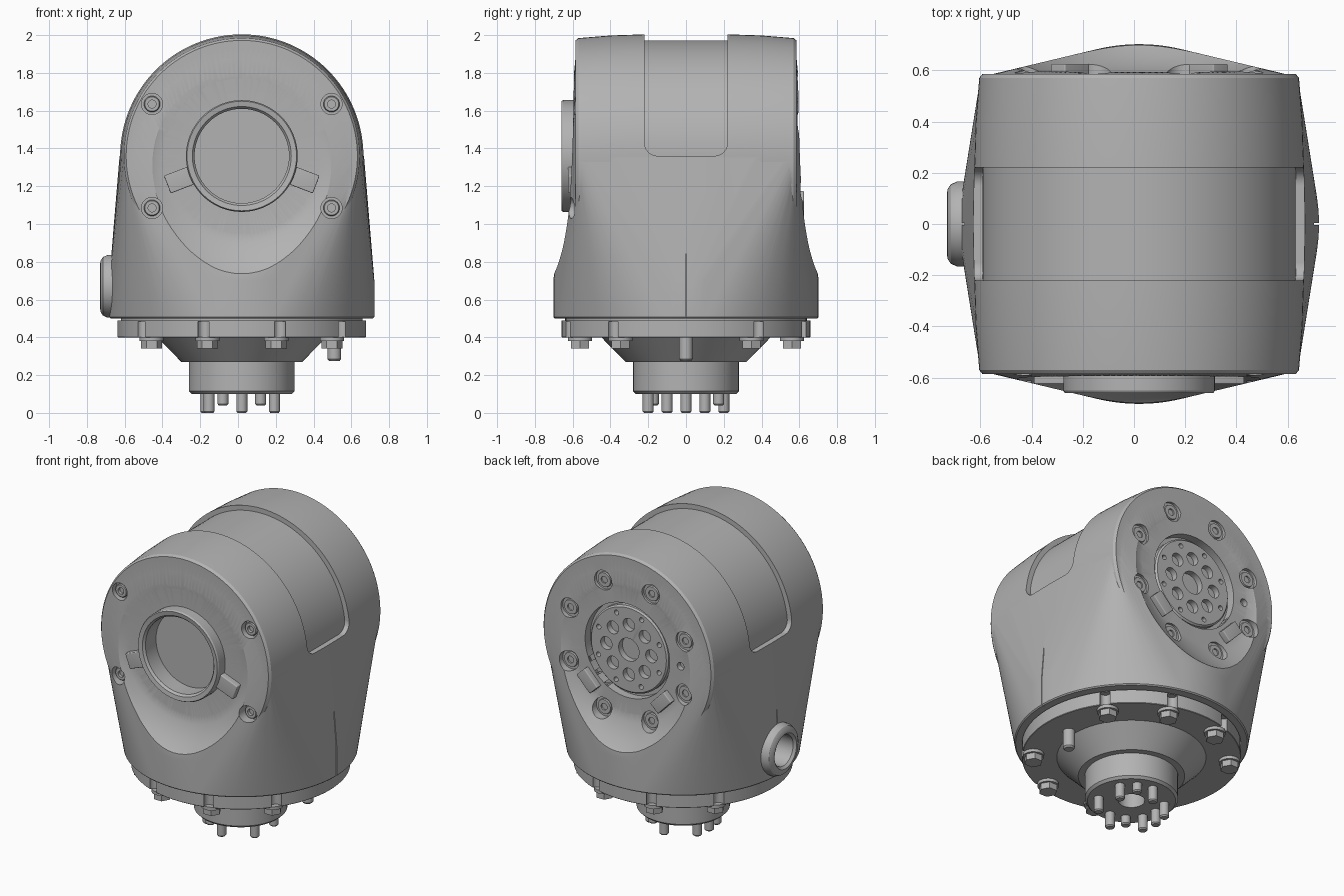
import bpy, bmesh
from math import cos, sin, pi, radians
from mathutils import Matrix, Vector

if "Cube" in bpy.data.objects:
    bpy.data.objects.remove(bpy.data.objects["Cube"])

grey = bpy.data.materials.new("machined_grey")
grey.use_nodes = True
colour = (0.45, 0.45, 0.45, 1)
grey.diffuse_color = colour
grey.node_tree.nodes["Principled BSDF"].inputs["Base Color"].default_value = colour

# Frames: local z points out of each face, local y points up
CX, CZ = 0.02, 1.36
BASE = Matrix.Translation((CX, 0, 0))
FRONT = Matrix.Translation((CX, 0, CZ)) @ Matrix.Rotation(pi / 2, 4, 'X')
BACK = Matrix.Translation((CX, 0, CZ)) @ Matrix.Rotation(pi, 4, 'Z') @ Matrix.Rotation(pi / 2, 4, 'X')
SIDE = Matrix.Translation((CX, 0, 0.67)) @ Matrix.Rotation(-pi / 2, 4, 'Y')


def ring(radius, angles):
    return [(radius * cos(radians(a)), radius * sin(radians(a))) for a in angles]


def finish(name, bm, frame):
    bmesh.ops.recalc_face_normals(bm, faces=bm.faces)
    bm.transform(frame)
    mesh = bpy.data.meshes.new(name)
    bm.to_mesh(mesh)
    bm.free()
    mesh.materials.append(grey)
    ob = bpy.data.objects.new(name, mesh)
    bpy.context.collection.objects.link(ob)
    return ob


def lathe(name, profile, frame, at=((0, 0),), steps=32):
    """Revolve (radius, height) points about local z, once per position."""
    bm = bmesh.new()
    for a, b in at:
        vs = [bm.verts.new((r + a, b, h)) for r, h in profile]
        es = [bm.edges.new(p) for p in zip(vs, vs[1:])]
        bmesh.ops.spin(bm, geom=vs + es, cent=(a, b, 0), axis=(0, 0, 1),
                       angle=2 * pi, steps=steps)
    bmesh.ops.remove_doubles(bm, verts=bm.verts, dist=1e-5)
    return finish(name, bm, frame)


def rod(name, r, low, high, frame, at=((0, 0),), steps=32, c=0.0):
    return lathe(name, [(0, low), (r, low), (r, high - c), (r - c, high), (0, high)]
                 if c else [(0, low), (r, low), (r, high), (0, high)], frame, at, steps)


def box(name, size, frame, bevel=0, edge_test=None):
    bm = bmesh.new()
    bmesh.ops.create_cube(bm, size=1)
    bmesh.ops.scale(bm, vec=size, verts=bm.verts)
    if bevel:
        edges = [e for e in bm.edges if edge_test is None or edge_test(e)]
        bmesh.ops.bevel(bm, geom=edges, offset=bevel, segments=6,
                        profile=0.5, affect='EDGES')
    return finish(name, bm, frame)


def select(ob):
    bpy.ops.object.select_all(action='DESELECT')
    ob.select_set(True)
    bpy.context.view_layer.objects.active = ob


def combine(ob, other, operation='DIFFERENCE'):
    mod = ob.modifiers.new("shape", 'BOOLEAN')
    mod.operation, mod.solver, mod.object = operation, 'EXACT', other
    select(ob)
    bpy.ops.object.modifier_apply(modifier=mod.name)
    bpy.data.objects.remove(other)


# Barrel-shaped head, symmetric front to back
half = [(0.612, 0.585), (0.624, 0.57), (0.638, 0.4), (0.644, 0.22)]
barrel = [(0, 0.585)] + half + [(0.648, 0)] + [(r, -h) for r, h in half[::-1]] + [(0, -0.585)]
head = lathe("head", barrel, FRONT, steps=128)

# Housing skin: hull of a slightly smaller head and the round foot
housing = lathe("housing", [(max(r - 0.003, 0), h * 0.985) for r, h in barrel], FRONT, steps=128)
foot = lathe("foot", [(0, 0.5), (0.695, 0.5), (0.702, 0.507), (0.702, 0.7), (0, 0.7)], BASE, steps=128)
bm = bmesh.new()
bm.from_mesh(housing.data)
bm.from_mesh(foot.data)
hull = bmesh.ops.convex_hull(bm, input=bm.verts)
spare = set(hull["geom_interior"]) | set(hull["geom_unused"])
bmesh.ops.delete(bm, geom=[v for v in spare if isinstance(v, bmesh.types.BMVert)], context='VERTS')
hull_faces = {f for f in hull["geom"] if f.is_valid and isinstance(f, bmesh.types.BMFace)}
bmesh.ops.delete(bm, geom=[f for f in bm.faces if f not in hull_faces], context='FACES_ONLY')
bmesh.ops.recalc_face_normals(bm, faces=bm.faces)
bm.to_mesh(housing.data)
bm.free()
bpy.data.objects.remove(foot)

# Flared scoops below both round faces
flare = [(0, 0.568), (0.3, 0.568), (0.4, 0.582), (0.46, 0.598), (0.52, 0.624),
         (0.57, 0.655), (0.61, 0.685), (0.645, 0.72), (0.645, 0.9), (0, 0.9)]
for frame in (FRONT, BACK):
    combine(housing, lathe("scoop", flare, frame, steps=128))
combine(housing, head, 'UNION')

# Wrap-around window over the top, and side seams
combine(housing, box("window", (2, 0.44, 1), Matrix.Translation((0, 0, 1.86)), 0.07,
                     lambda e: all(v.co.z < 0 for v in e.verts)
                     and abs(e.verts[0].co.y - e.verts[1].co.y) < 0.01))
for s in (-1, 1):
    combine(housing, box("seam", (0.06, 0.006, 0.95),
                         Matrix.Translation((CX + s * 0.712, 0, 0.9))))

# Face recesses
corners = [(a * 0.475, b * 0.275) for a in (-1, 1) for b in (-1, 1)]
eight = ring(0.455, [22.5 + 45 * i for i in range(8)])
combine(housing, rod("screw_wells", 0.056, 0.545, 0.7, FRONT, corners))
combine(housing, rod("front_bore", 0.25, 0.53, 0.7, FRONT, steps=64))
combine(housing, rod("back_recess", 0.31, 0.53, 0.7, BACK, steps=64))
combine(housing, rod("bolt_wells", 0.064, 0.57, 0.7, BACK, eight))
combine(housing, rod("dimple", 0.025, 0.55, 0.7, BACK, [(0.39, 0)]))
combine(housing, rod("side_bore", 0.1, 0.62, 0.8, SIDE))

# Inner drum seen through the window
rod("inner_drum", 0.612, -0.23, 0.23, FRONT, steps=128)

# Front collar, screws and tabs
lathe("front_collar", [(0.25, 0.53), (0.25, 0.64), (0.262, 0.655), (0.29, 0.66), (0.296, 0.65),
                       (0.296, 0.57), (0.25, 0.53)], FRONT, steps=64)
socket = [(0, 0.556), (0.021, 0.556), (0.021, 0.576), (0.038, 0.576), (0.043, 0.57), (0.043, 0.54)]
lathe("front_screws", socket, FRONT, corners)
for frame, r, angles, size in ((FRONT, 0.352, (-21, 201), (0.14, 0.1, 0.06)),
                               (BACK, 0.375, (-44, 224), (0.08, 0.14, 0.06))):
    for a in angles:
        box("face_tab", size, frame @ Matrix.Rotation(radians(a), 4, 'Z')
            @ Matrix.Translation((r, 0, 0.595)), 0.006)

# Back output flange with its hole pattern, and bolts
output = lathe("output_flange", [(0, 0.45), (0.285, 0.45), (0.285, 0.56), (0.275, 0.57), (0, 0.57)],
               BACK, steps=64)
combine(output, rod("hub_hole", 0.075, 0.47, 0.7, BACK))
combine(output, rod("large_holes", 0.042, 0.5, 0.7, BACK, ring(0.165, range(0, 360, 45))))
combine(output, rod("small_holes", 0.016, 0.53, 0.7, BACK, ring(0.24, range(22, 360, 45)), 16))
lathe("back_bolts", [(0, 0.562), (0.022, 0.562), (0.022, 0.58), (0.046, 0.58), (0.052, 0.56)], BACK, eight)

# Cable grommet on the right side
lathe("cable_grommet", [(0.1, 0.6), (0.1, 0.735), (0.115, 0.75), (0.135, 0.748), (0.155, 0.735),
                        (0.166, 0.71), (0.166, 0.66), (0.1, 0.6)], SIDE, steps=48)

# Mounting flange with notched rim, cone and neck
flange = lathe("mounting_flange", [(0, 0.4), (0.655, 0.4), (0.658, 0.403), (0.658, 0.49),
                                   (0.64, 0.49), (0.64, 0.52), (0, 0.52)], BASE, steps=96)
bolts_at = ring(0.59, [a for a in range(0, 360, 36) if a % 180])
combine(flange, rod("rim_notches", 0.032, 0.3, 0.485, BASE, ring(0.65, [a for a in range(0, 360, 36) if a % 180])))
lathe("neck", [(0, 0.2), (0.08, 0.2), (0.08, 0.1), (0.265, 0.1), (0.28, 0.115), (0.28, 0.27),
               (0.32, 0.27), (0.45, 0.402), (0, 0.402)], BASE, steps=64)

# Hex bolts, dowel and contact pins underneath
rod("bolt_washers", 0.064, 0.38, 0.402, BASE, bolts_at)
rod("hex_bolts", 0.056, 0.4, 0.34, BASE, bolts_at, 6)
rod("bolt_shanks", 0.028, 0.39, 0.49, BASE, bolts_at, 16)
lathe("dowel", [(0, 0.41), (0.036, 0.41), (0.036, 0.285), (0.028, 0.275), (0, 0.275)], BASE, [(0.49, 0)])
for name, low, places in (("long_pins", 0, ring(0.2, range(30, 390, 60)) + [(-0.19, 0)]),
                          ("short_pins", 0.04, ring(0.2, (60, 240)))):
    lathe(name, [(0, 0.12), (0.029, 0.12), (0.029, low + 0.008), (0.022, low), (0, low)], BASE, places, 20)

# Smooth shading with crisp edges
for ob in list(bpy.context.collection.objects):
    if ob.type == 'MESH':
        select(ob)
        bpy.ops.object.shade_smooth_by_angle(angle=radians(28))
select(housing)
housing.modifiers.new("even_normals", 'WEIGHTED_NORMAL').keep_sharp = True
